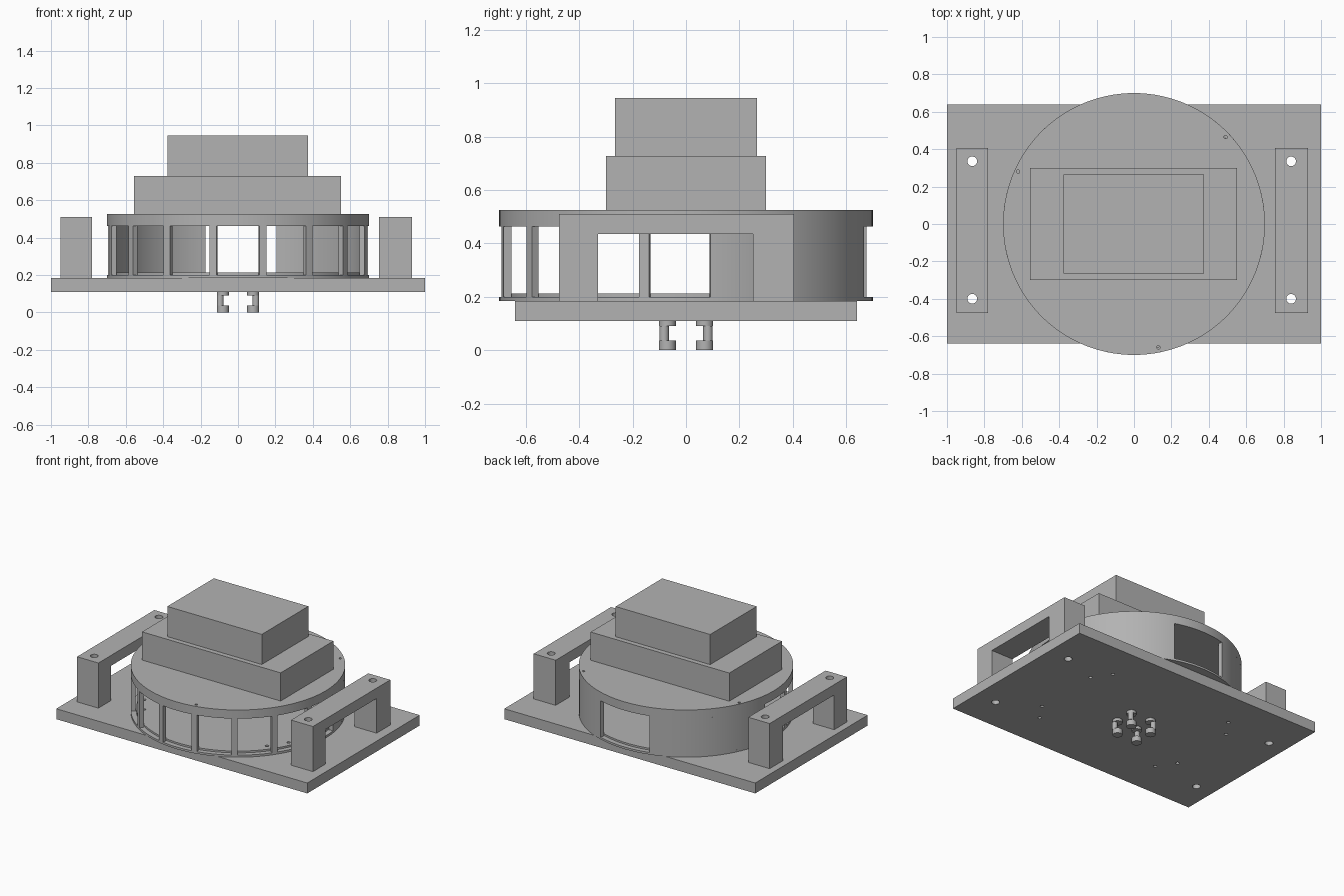
import bpy, bmesh
from math import radians, cos, sin

if "Cube" in bpy.data.objects:
    bpy.data.objects.remove(bpy.data.objects["Cube"], do_unlink=True)

GREY = (0.45, 0.45, 0.45, 1)
grey = bpy.data.materials.new("plain_grey")
grey.use_nodes = True
grey.diffuse_color = GREY
grey.node_tree.nodes["Principled BSDF"].inputs["Base Color"].default_value = GREY

R = 0.7                                  # drum radius
BASE, DECK, RIM, FLOOR, CAP, LID = 0.11, 0.185, 0.2, 0.213, 0.463, 0.525


def add_prism(bm, outline, z0, z1):
    """Extrude a closed counter-clockwise xy outline from z0 to z1."""
    face = bm.faces.new([bm.verts.new((x, y, z0)) for x, y in outline])
    top = bmesh.ops.extrude_face_region(bm, geom=[face])["geom"]
    moved = [v for v in top if isinstance(v, bmesh.types.BMVert)]
    bmesh.ops.translate(bm, verts=moved, vec=(0, 0, z1 - z0))


def circle(x, y, r, n=24):
    return [(x + r * cos(radians(360 * i / n)), y + r * sin(radians(360 * i / n))) for i in range(n)]


def rect(x0, x1, y0, y1):
    return [(x0, y0), (x1, y0), (x1, y1), (x0, y1)]


def arc(a0, a1, r0, r1):
    """Outline of a curved wall between two angles in degrees."""
    n = max(2, round((a1 - a0) / 3))
    angles = [radians(a0 + (a1 - a0) * i / n) for i in range(n + 1)]
    outer = [(r1 * cos(a), r1 * sin(a)) for a in angles]
    inner = [(r0 * cos(a), r0 * sin(a)) for a in reversed(angles)]
    return outer + inner


def make(name, prisms, smooth=False):
    bm = bmesh.new()
    for outline, z0, z1 in prisms:
        add_prism(bm, outline, z0, z1)
    bmesh.ops.recalc_face_normals(bm, faces=bm.faces)
    mesh = bpy.data.meshes.new(name)
    bm.to_mesh(mesh)
    bm.free()
    ob = bpy.data.objects.new(name, mesh)
    mesh.materials.append(grey)
    bpy.context.collection.objects.link(ob)
    if smooth:
        select(ob)
        bpy.ops.object.shade_smooth_by_angle(angle=radians(30))
    return ob


def select(ob):
    bpy.ops.object.select_all(action="DESELECT")
    ob.select_set(True)
    bpy.context.view_layer.objects.active = ob


def drill(ob, holes):
    """Cut vertical round holes (x, y, r) right through a part."""
    cutter = make("hole_cutter", [(circle(*h), -1, 2) for h in holes])
    cutter.hide_render = True
    mod = ob.modifiers.new("holes", "BOOLEAN")
    mod.object, mod.operation, mod.solver = cutter, "DIFFERENCE", "EXACT"
    select(ob)
    bpy.ops.object.modifier_apply(modifier=mod.name)
    bpy.data.objects.remove(cutter, do_unlink=True)


# Hole positions
handle_holes = [(x, y, 0.026) for x in (-0.865, 0.84) for y in (-0.4, 0.335)]
screw_holes = [(sx * x, sy * y, 0.012) for x, y in ((0.575, 0.245), (0.49, 0.37))
               for sx in (-1, 1) for sy in (-1, 1)]
lid_holes = [(0.49, 0.465, 0.009), (-0.62, 0.28, 0.009), (0.13, -0.66, 0.009)]

# Base plate
base = make("base_plate", [(rect(-1, 1, -0.64, 0.64), BASE, DECK)])
drill(base, handle_holes + screw_holes)

# Bridge handles: one profile in y and z, extruded across x
for side, x0, x1 in (("right", -0.95, -0.78), ("left", 0.755, 0.93)):
    profile = [(-0.475, DECK), (-0.33, DECK), (-0.33, 0.435), (0.25, 0.435),
               (0.25, DECK), (0.405, DECK), (0.405, 0.51), (-0.475, 0.51)]
    handle = make(side + "_handle", [(profile, x0, x1)])
    for v in handle.data.vertices:
        x, y, z = v.co
        v.co = (z, x, y)
    drill(handle, [h for h in handle_holes if x0 < h[0] < x1])

# Drum floor, rim and lid
rim = make("drum_rim", [(circle(0, 0, R, 120), DECK, RIM)], smooth=True)
floor = make("drum_floor", [(circle(0, 0, R - 0.035, 120), RIM, FLOOR)], smooth=True)
lid = make("drum_lid", [(circle(0, 0, R, 120), CAP, LID)], smooth=True)
drill(rim, screw_holes)
drill(floor, screw_holes)
drill(lid, lid_holes)

# Drum wall: two solid sweeps leaving a rear opening, and slim front posts
wall = [(arc(7.5, 72, R - 0.03, R), RIM, CAP),
        (arc(105, 172.5, R - 0.03, R), RIM, CAP)]
make("drum_wall", wall, smooth=True)
posts = []
for i in range(4):
    for side in (-1, 1):
        mid = -90 + side * (11 + 22 * i)
        posts.append((arc(mid - 1.6, mid + 1.6, R - 0.03, R), RIM, CAP))
make("drum_posts", posts)

# Stepped housing
make("lower_housing", [(rect(-0.555, 0.55, -0.3, 0.3), LID, 0.728)])
make("upper_housing", [(rect(-0.378, 0.375, -0.265, 0.265), 0.728, 0.945)])

# Notched pegs under the base
for sx, xname in ((-1, "right"), (1, "left")):
    for sy, yname in ((-1, "front"), (1, "back")):
        x, y = sx * 0.081, sy * 0.07
        make(f"{yname}_{xname}_peg",
             [(circle(x, y, 0.032), 0, 0.037),
              (circle(x + sx * 0.014, y + sy * 0.012, 0.018), 0.037, 0.09),
              (circle(x, y, 0.032), 0.09, BASE)], smooth=True)
